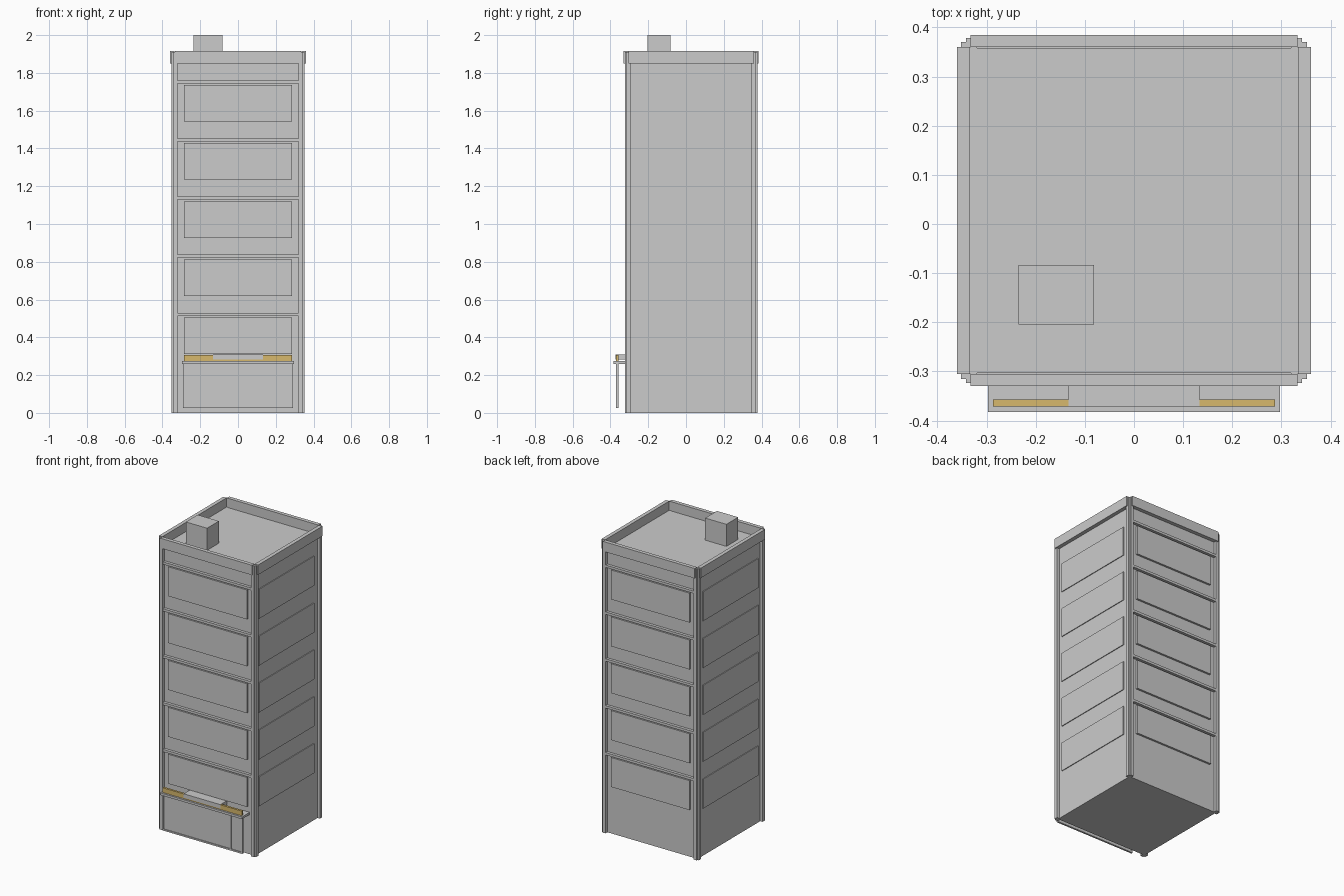
import bpy

if "Cube" in bpy.data.objects:
    bpy.data.objects.remove(bpy.data.objects["Cube"])

CY = 0.0275  # middle of the tower in y


def box(name, x, y, z, color=None):
    """Box from (min, max) pairs on each axis."""
    bpy.ops.mesh.primitive_cube_add(size=1, location=[sum(r) / 2 for r in (x, y, z)])
    ob = bpy.context.object
    ob.name = name
    ob.scale = [abs(r[1] - r[0]) for r in (x, y, z)]
    bpy.ops.object.transform_apply(location=False, rotation=False, scale=True)
    if color:
        ob.data.materials.append(color)
    return ob


def material(name, rgb):
    m = bpy.data.materials.new(name)
    m.diffuse_color = (*rgb, 1)
    m.use_nodes = True
    m.node_tree.nodes["Principled BSDF"].inputs["Base Color"].default_value = m.diffuse_color
    return m


gold = material("gold", (0.68, 0.48, 0.15))

# main tower block, its top is the roof
box("tower_body", (-0.335, 0.335), (-0.303, 0.358), (0, 1.855))

# stepped corner columns and the matching parapet corners
for sx in (-1, 1):
    for sy in (-1, 1):
        for ox, oy in ((0.352, 0.343), (0.342, 0.351)):
            box("corner_column", (sx * 0.32, sx * ox),
                (CY + sy * 0.318, CY + sy * oy), (0, 1.855))
            box("parapet_corner", (sx * 0.333, sx * ox),
                (CY + sy * 0.332, CY + sy * oy), (1.855, 1.91))

# parapet walls
for s in (-1, 1):
    box("parapet_side", (s * 0.335, s * 0.36), (-0.305, 0.36), (1.85, 1.915))
    box("parapet_end", (-0.333, 0.333), (CY + s * 0.3325, CY + s * 0.3575), (1.85, 1.915))

# window panels on all sides, ledges on front and back
for floor in range(5):
    z = 0.312 + floor * 0.3075
    for s in (-1, 1):
        box("window_panel", (-0.285, 0.285), (CY + s * 0.325, CY + s * 0.3435), (z, z + 0.193))
        box("side_window_panel", (s * 0.33, s * 0.34), (-0.265, 0.305), (z, z + 0.193))
        box("floor_ledge", (-0.32, 0.32), (CY + s * 0.325, CY + s * 0.349),
            (z + 0.202, z + 0.218))

# rooftop chimney
box("chimney", (-0.235, -0.081), (-0.205, -0.083), (1.85, 2.0))

# shop canopy with sign bar
box("canopy", (-0.297, 0.297), (-0.383, -0.30), (0.26, 0.275))
box("sign_bar", (-0.287, 0.287), (-0.371, -0.357), (0.274, 0.306), gold)
box("sign_centre", (-0.133, 0.133), (-0.373, -0.30), (0.282, 0.308))

# shop window with frame and door post
box("shop_glass", (-0.288, 0.288), (-0.365, -0.361), (0.03, 0.262))
for x in (-0.29, 0.197, 0.28):
    box("shop_frame_post", (x, x + 0.01), (-0.37, -0.358), (0.025, 0.262))
for z in (0.025, 0.253):
    box("shop_frame_rail", (-0.29, 0.29), (-0.37, -0.358), (z, z + 0.01))
